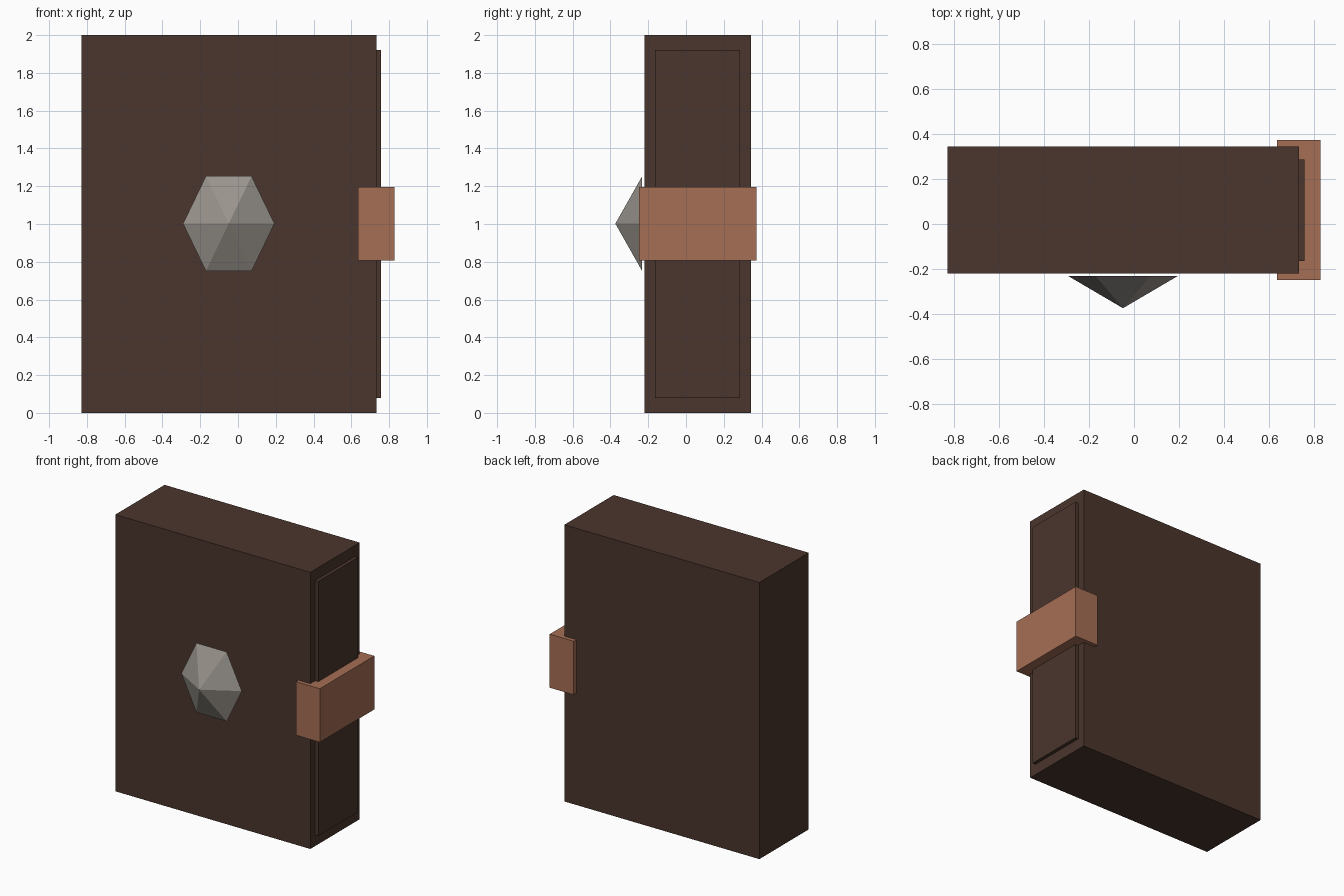
import bpy
import bmesh
import math

if "Cube" in bpy.data.objects:
    bpy.data.objects.remove(bpy.data.objects["Cube"])


def material(name, rgb):
    m = bpy.data.materials.new(name)
    m.diffuse_color = (*rgb, 1.0)
    m.use_nodes = True
    m.node_tree.nodes["Principled BSDF"].inputs["Base Color"].default_value = m.diffuse_color
    return m


leather = material("dark brown leather", (0.069, 0.036, 0.026))
copper = material("copper", (0.376, 0.156, 0.089))
stone = material("grey stone", (0.32, 0.295, 0.265))


def add_object(name, bm, mat):
    mesh = bpy.data.meshes.new(name)
    bmesh.ops.recalc_face_normals(bm, faces=bm.faces)
    bm.to_mesh(mesh)
    bm.free()
    mesh.materials.append(mat)
    obj = bpy.data.objects.new(name, mesh)
    bpy.context.collection.objects.link(obj)
    return obj


def box(name, lo, hi, mat):
    bm = bmesh.new()
    bmesh.ops.create_cube(bm, size=1.0)
    for v in bm.verts:
        v.co = [(a + b) / 2 + c * (b - a) for a, b, c in zip(lo, hi, v.co)]
    return add_object(name, bm, mat)


# Book body, raised page edge and clasp
box("book_body", (-0.828, -0.219, 0.0), (0.732, 0.344, 2.0), leather)
box("page_edge", (0.66, -0.164, 0.08), (0.757, 0.287, 1.92), leather)
box("clasp", (0.636, -0.248, 0.808), (0.828, 0.374, 1.195), copper)

# Six-sided pyramid gem pointing out of the front cover
bm = bmesh.new()
ring = []
for i in range(6):
    a = math.radians(60 * i)
    ring.append(bm.verts.new((-0.049 + 0.242 * math.cos(a), -0.232,
                              1.002 + 0.29 * math.sin(a))))
tip = bm.verts.new((-0.049, -0.374, 1.002))
for i in range(6):
    bm.faces.new((ring[i], ring[(i + 1) % 6], tip))
bm.faces.new(ring)
add_object("cover_gem", bm, stone)
